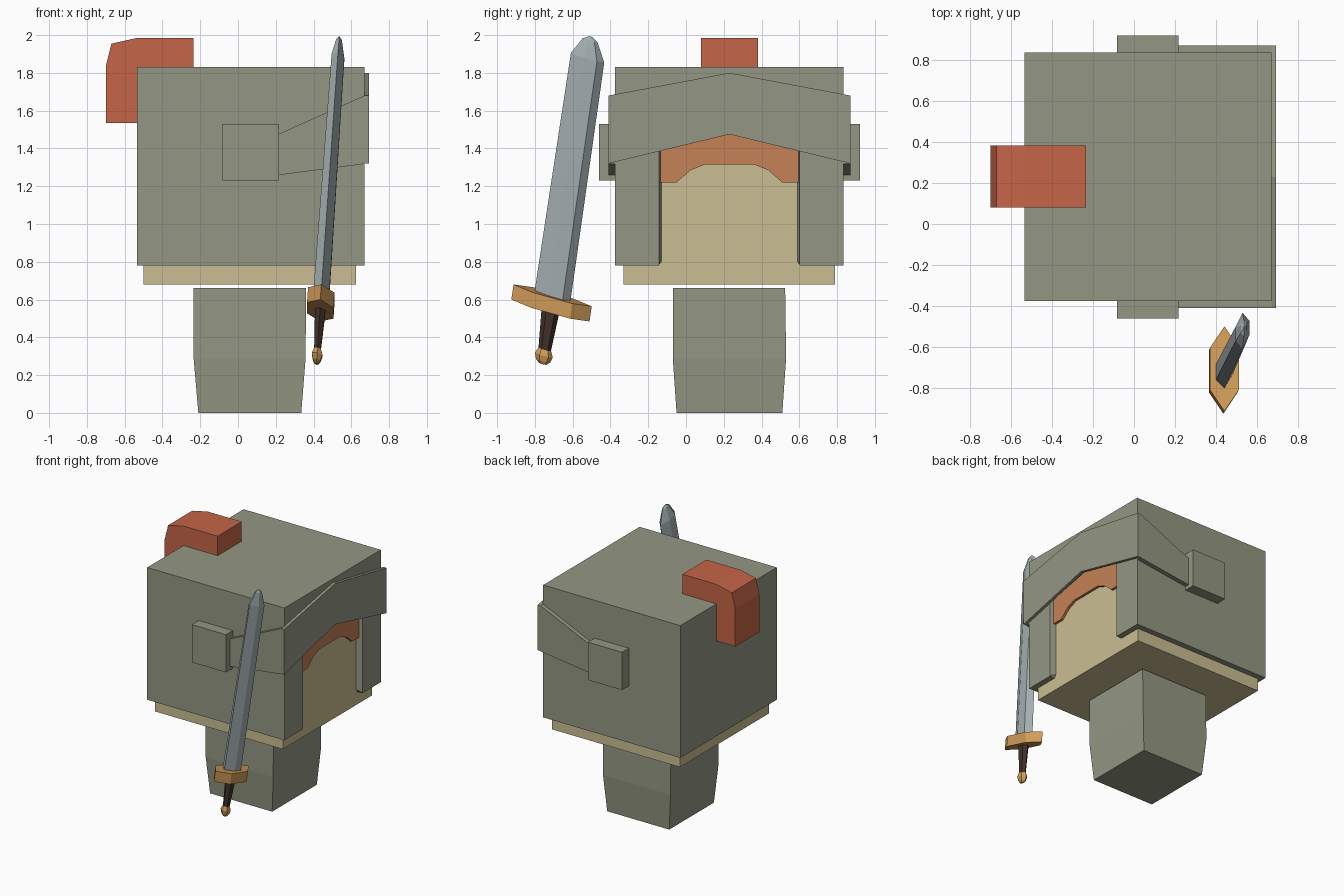
import bpy, bmesh
from mathutils import Vector

cube = bpy.data.objects.get("Cube")
if cube:
    bpy.data.objects.remove(cube, do_unlink=True)


def material(name, rgb):
    """Flat colour from 0-255 sRGB."""
    lin = [((c / 255 + 0.055) / 1.055) ** 2.4 for c in rgb] + [1.0]
    m = bpy.data.materials.new(name)
    m.use_nodes = True
    m.diffuse_color = lin
    bsdf = m.node_tree.nodes["Principled BSDF"]
    bsdf.inputs["Base Color"].default_value = lin
    bsdf.inputs["Roughness"].default_value = 0.8
    return m


OLIVE = material("olive_grey", (148, 151, 131))
SKIN = material("sand_skin", (203, 190, 147))
HAIR = material("orange_hair", (198, 130, 87))
RED = material("crest_red", (197, 101, 71))
STEEL = material("steel", (164, 175, 177))
GOLD = material("gold", (212, 158, 90))
GRIP = material("dark_leather", (66, 50, 42))


def loft(name, rings, mat):
    """Skin equal-length rings of 3D points and cap both ends."""
    bm = bmesh.new()
    loops = [[bm.verts.new(p) for p in ring] for ring in rings]
    n = len(loops[0])
    for a, b in zip(loops, loops[1:]):
        for i in range(n):
            j = (i + 1) % n
            bm.faces.new((a[i], a[j], b[j], b[i]))
    bm.faces.new(loops[0])
    bm.faces.new(loops[-1])
    bmesh.ops.recalc_face_normals(bm, faces=bm.faces)
    me = bpy.data.meshes.new(name)
    bm.to_mesh(me)
    bm.free()
    me.materials.append(mat)
    ob = bpy.data.objects.new(name, me)
    bpy.context.collection.objects.link(ob)
    return ob


def rect(x0, x1, y0, y1, z):
    return [(x0, y0, z), (x1, y0, z), (x1, y1, z), (x0, y1, z)]


def box(name, x0, x1, y0, y1, z0, z1, mat):
    return loft(name, [rect(x0, x1, y0, y1, z0), rect(x0, x1, y0, y1, z1)], mat)


def along_x(name, pts, x0, x1, mat):
    return loft(name, [[(x, y, z) for y, z in pts] for x in (x0, x1)], mat)


def along_y(name, pts, y0, y1, mat):
    return loft(name, [[(x, y, z) for x, z in pts] for y in (y0, y1)], mat)


MID = 0.23  # symmetry plane of the head


def mirrored(half):
    """Close a half outline of (offset, z) points around the symmetry plane."""
    return ([(MID - o, z) for o, z in half]
            + [(MID + o, z) for o, z in reversed(half) if o > 0])


# Body, slightly tapered toward the ground
loft("body", [rect(-0.21, 0.335, -0.05, 0.51, 0),
              rect(-0.235, 0.358, -0.07, 0.53, 0.29),
              rect(-0.235, 0.36, -0.07, 0.525, 0.66)], OLIVE)

# Head and hair fringe
box("head", -0.5, 0.625, -0.33, 0.79, 0.68, 1.7, SKIN)
fringe = [(0.365, 1.6), (0.365, 1.22), (0.28, 1.22),
          (0.205, 1.285), (0.13, 1.315)]
along_x("hair_fringe", mirrored(fringe), 0.62, 0.645, HAIR)

# Helmet: shell behind, front plate with tapered arched face opening
box("helmet_shell", -0.535, 0.61, -0.375, 0.835, 0.78, 1.83, OLIVE)


def plate_ring(x, inner, low):
    half = [(0.605, 1.83), (0.605, 0.78), (0.375, 0.78), (inner, low),
            (inner, 1.42), (0, 1.5)]
    return [(x, y, z) for y, z in mirrored(half)]


loft("helmet_front", [plate_ring(0.61, 0.355, 0.81),
                      plate_ring(0.67, 0.372, 0.785)], OLIVE)

# Visor band with a peaked centre and two side arms
visor = [(MID - 0.64, 1.68), (MID - 0.64, 1.32), (MID, 1.475),
         (MID + 0.64, 1.32), (MID + 0.64, 1.68), (MID, 1.80)]
along_x("visor_front", visor, 0.67, 0.693, OLIVE)
arm = [(0.2, 1.257), (0.67, 1.318), (0.67, 1.68), (0.2, 1.47)]
for side, s in (("right", -1), ("left", 1)):
    along_y("visor_arm_" + side, arm, MID + s * 0.6, MID + s * 0.64, OLIVE)
    y0, y1 = sorted((MID + s * 0.6, MID + s * 0.69))
    box("visor_hinge_" + side, -0.083, 0.217, y0, y1, 1.23, 1.53, OLIVE)

# Crest wrapping over the back of the helmet
crest = [(-0.235, 1.985), (-0.535, 1.985), (-0.67, 1.955), (-0.7, 1.835),
         (-0.7, 1.535), (-0.535, 1.535), (-0.535, 1.83), (-0.235, 1.83)]
along_y("crest", crest, 0.08, 0.382, RED)

# Sword, built along a leaning, sheared axis
ORIGIN = Vector((0.441, -0.706, 0.622))


def sword_part(name, section, levels, mat):
    """Levels are (height, width scale in x, width scale in y)."""
    rings = [[ORIGIN + Vector((u * a + 0.07 * w, v * b + 0.147 * w,
                               w - 0.2 * u * a - 0.28 * v * b))
              for u, v in section] for w, a, b in levels]
    return loft(name, rings, mat)


blade = [(0, -0.095), (0.042, -0.022), (0.042, 0.053),
         (0, 0.095), (-0.042, 0.022), (-0.042, -0.053)]
hexagon = [(0, -1), (1, -0.5), (1, 0.5), (0, 1), (-1, 0.5), (-1, -0.5)]
sword_part("sword_blade", blade,
           [(-0.01, 1, 1), (1.258, 0.8, 0.93), (1.35, 0.35, 0.42),
            (1.37, 0.05, 0.08)], STEEL)
sword_part("sword_guard", hexagon,
           [(-0.08, 0.07, 0.207), (0, 0.07, 0.207)], GOLD)
sword_part("sword_grip", hexagon,
           [(-0.30, 0.017, 0.032), (-0.075, 0.028, 0.047)], GRIP)
sword_part("sword_pommel", hexagon,
           [(-0.362, 0.01, 0.02), (-0.345, 0.02, 0.038),
            (-0.315, 0.028, 0.047), (-0.285, 0.018, 0.034)], GOLD)
